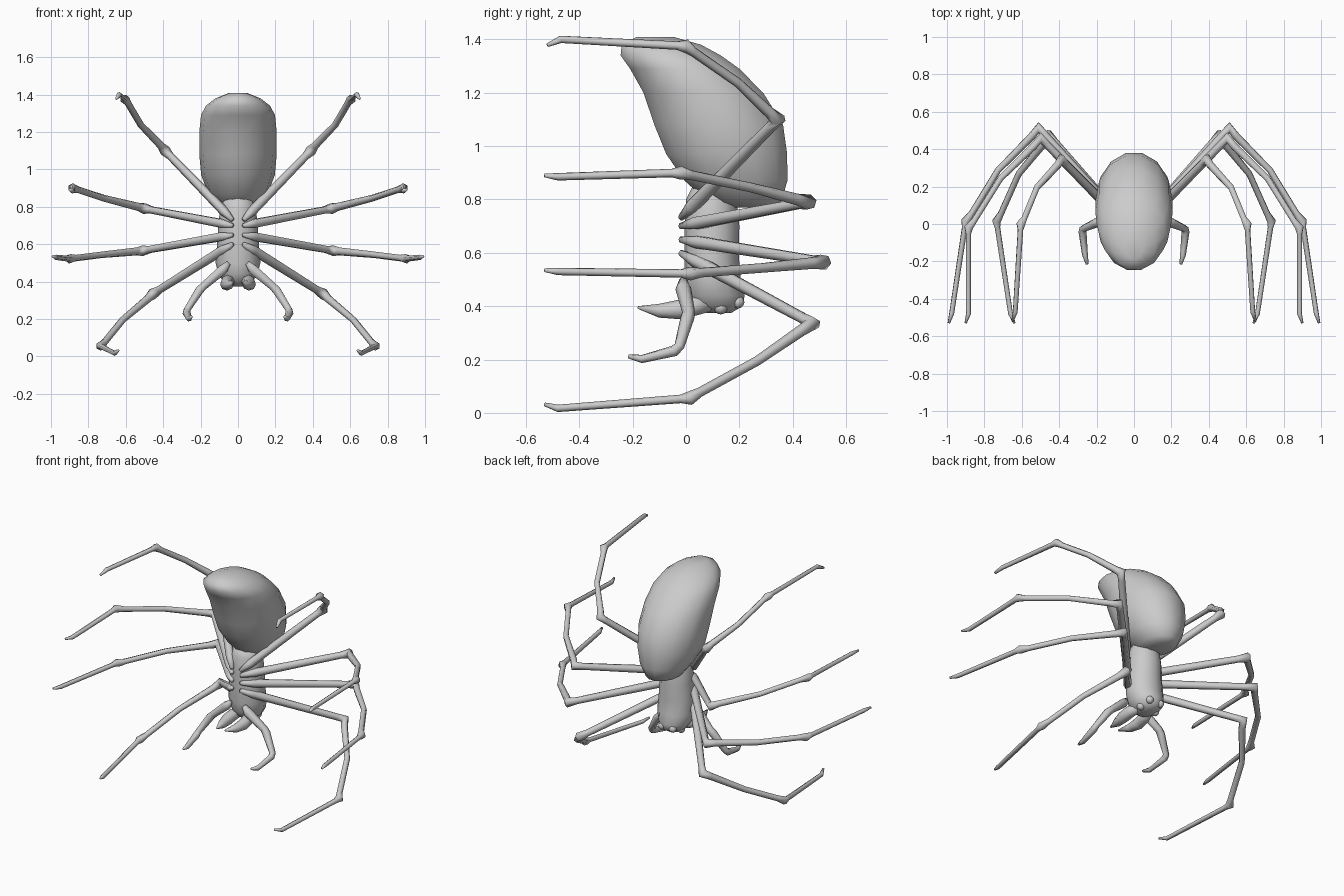
import bpy, bmesh, math
from mathutils import Vector

if "Cube" in bpy.data.objects:
    bpy.data.objects.remove(bpy.data.objects["Cube"])


def skin(name, rings, mirror=False):
    """Bridge a list of vertex rings into a closed smooth mesh."""
    bm = bmesh.new()
    loops = [[bm.verts.new(p) for p in r] for r in rings]
    n = len(loops[0])
    for a, b in zip(loops, loops[1:]):
        for i in range(n):
            j = (i + 1) % n
            bm.faces.new((a[i], a[j], b[j], b[i]))
    bm.faces.new(loops[0][::-1])
    bm.faces.new(loops[-1])
    bmesh.ops.recalc_face_normals(bm, faces=bm.faces)
    for f in bm.faces:
        f.smooth = True
    me = bpy.data.meshes.new(name)
    bm.to_mesh(me)
    bm.free()
    ob = bpy.data.objects.new(name, me)
    bpy.context.collection.objects.link(ob)
    if mirror:
        ob.modifiers.new("Mirror", 'MIRROR').use_mirror_merge = False
    return ob


def body(name, sections, n=14):
    """Stack of horizontal ellipses: (z, y_min, y_max, half_width)."""
    rings = []
    for z, y0, y1, w in sections:
        rings.append([((w * math.cos(2 * math.pi * i / n)),
                       (y0 + y1) / 2 + (y1 - y0) / 2 * math.sin(2 * math.pi * i / n), z)
                      for i in range(n)])
    return skin(name, rings)


def limb(name, pts, radii, n=6):
    """Tapered tube through points, mirrored to the other side."""
    pts = [Vector(p) for p in pts]
    rings, side = [], None
    for k, p in enumerate(pts):
        t = Vector()
        if k > 0:
            t += (p - pts[k - 1]).normalized()
        if k < len(pts) - 1:
            t += (pts[k + 1] - p).normalized()
        t.normalize()
        side = side or t.cross(Vector((0, 0, 1)))
        side = (side - t * side.dot(t)).normalized()
        up = t.cross(side)
        rings.append([p + radii[k] * (side * math.cos(2 * math.pi * i / n)
                                      + up * math.sin(2 * math.pi * i / n)) for i in range(n)])
    return skin(name, rings, True)


# Abdomen, raised with a forward-pointing tip
body("abdomen", [
    (0.77, 0.17, 0.31, .05), (0.79, 0.08, 0.36, .105), (0.87, -0.01, 0.385, .16),
    (0.97, -0.08, 0.385, .197), (1.08, -0.125, 0.37, .207), (1.20, -0.165, 0.295, .207),
    (1.29, -0.215, 0.205, .198), (1.34, -0.25, 0.135, .172), (1.38, -0.245, 0.06, .12),
    (1.408, -0.19, -0.04, .05)])

# Head and thorax
body("thorax", [
    (0.375, 0.06, 0.17, .045), (0.40, 0.025, 0.212, .08), (0.44, 0.0, 0.22, .105),
    (0.50, -0.005, 0.205, .12), (0.60, -0.005, 0.197, .112), (0.70, -0.005, 0.2, .105),
    (0.80, 0.0, 0.19, .095), (0.86, 0.03, 0.18, .07)], 12)

# Eyes
for label, loc, r in (("upper_eye", (.04, .195, .415), .024), ("lower_eye", (.055, .13, .395), .026)):
    for s, side in ((1, "right"), (-1, "left")):
        bpy.ops.mesh.primitive_uv_sphere_add(segments=8, ring_count=6, radius=r,
                                             location=(s * loc[0], loc[1], loc[2]))
        bpy.context.object.name = label + "_" + side
        bpy.ops.object.shade_smooth()

# Fangs
limb("fangs", [(.04, .09, .41), (.055, .03, .40), (.06, -.03, .387), (.05, -.10, .383), (.03, -.18, .395)],
     [.03, .036, .036, .026, .005], 8)

# Feelers beside the mouth
limb("feelers", [(.05, -.01, .50), (.08, -.01, .465), (.185, .01, .375), (.205, .005, .355),
                 (.272, -.025, .25), (.275, -.045, .232), (.262, -.165, .202), (.25, -.215, .212)],
     [.015, .03, .024, .026, .02, .022, .016, .008])

# Legs: hip, knee, ankle, foot, claw
legs = {
    "first_legs": [(.03, -.02, .60), (.455, .475, .335), (.735, .015, .055), (.66, -.48, .017), (.64, -.53, .032)],
    "second_legs": [(.03, -.02, .65), (.51, .515, .565), (.90, .015, .522), (.975, -.48, .53), (.99, -.53, .535)],
    "third_legs": [(.03, -.02, .70), (.50, .46, .79), (.885, -.02, .90), (.885, -.48, .885), (.90, -.53, .89)],
    "fourth_legs": [(.03, -.02, .73), (.39, .345, 1.10), (.605, 0, 1.375), (.635, -.47, 1.40), (.65, -.52, 1.378)],
}
for name, pts in legs.items():
    hip, knee, ankle, foot, claw = map(Vector, pts)
    bow = Vector((.022, .022, 0))
    path = [hip, hip.lerp(knee, .12), hip.lerp(knee, .92), knee, knee.lerp(ankle, .09),
            knee.lerp(ankle, .5) + bow, ankle.lerp(knee, .08), ankle, ankle.lerp(foot, .07), foot, claw]
    limb(name, path, [.012, .026, .021, .03, .022, .018, .018, .026, .016, .014, .007])
